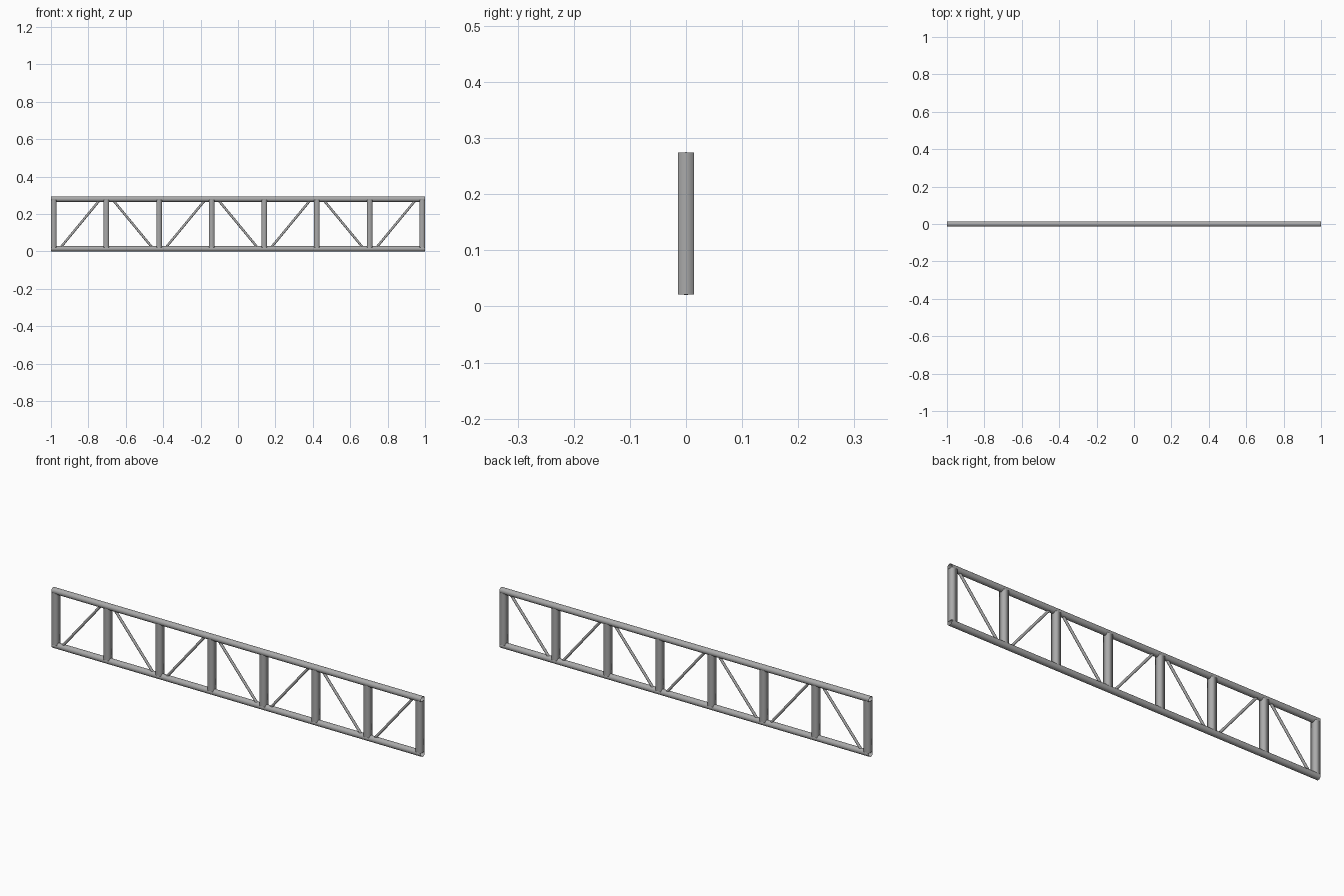
import bpy
from mathutils import Vector

if "Cube" in bpy.data.objects:
    bpy.data.objects.remove(bpy.data.objects["Cube"])

R = 0.0147          # chord radius and half width of posts
H = 0.295           # overall height
PANELS = 7
STEP = (2 - 2 * R) / PANELS

steel = bpy.data.materials.new("dark_steel")
steel.diffuse_color = (0.4, 0.4, 0.4, 1)
steel.use_nodes = True
steel.node_tree.nodes["Principled BSDF"].inputs["Base Color"].default_value = steel.diffuse_color


def tube(name, a, b, radius, sides=24):
    """Open-ended smooth tube from point a to point b."""
    a, b = Vector(a), Vector(b)
    d = b - a
    bpy.ops.mesh.primitive_cylinder_add(
        vertices=sides, radius=radius, depth=d.length,
        end_fill_type='NOTHING', location=(a + b) / 2)
    ob = bpy.context.object
    ob.name = name
    ob.rotation_euler = d.to_track_quat('Z', 'Y').to_euler()
    ob.data.materials.append(steel)
    bpy.ops.object.shade_smooth()
    return ob


# Chords: long open tubes along the top and bottom
tube("bottom_chord", (-1, 0, R), (1, 0, R), R)
tube("top_chord", (-1, 0, H - R), (1, 0, H - R), R)

# Posts: soft-shaded square bars, ends tucked inside the chords
for i in range(PANELS + 1):
    x = -1 + R + i * STEP
    post = tube(f"post_{i + 1}", (x, 0, 0.021), (x, 0, H - 0.021), R * 2 ** 0.5, 4)
    post.rotation_euler = (0, 0, 0.785398)

# Diagonal braces: thin tubes alternating in direction
for i in range(PANELS):
    x = -1 + R + (i + 0.5) * STEP
    dx = 0.102 if i % 2 == 0 else -0.102
    tube(f"brace_{i + 1}", (x - dx, 0, 0.024), (x + dx, 0, H - 0.024), 0.0063, 16)
